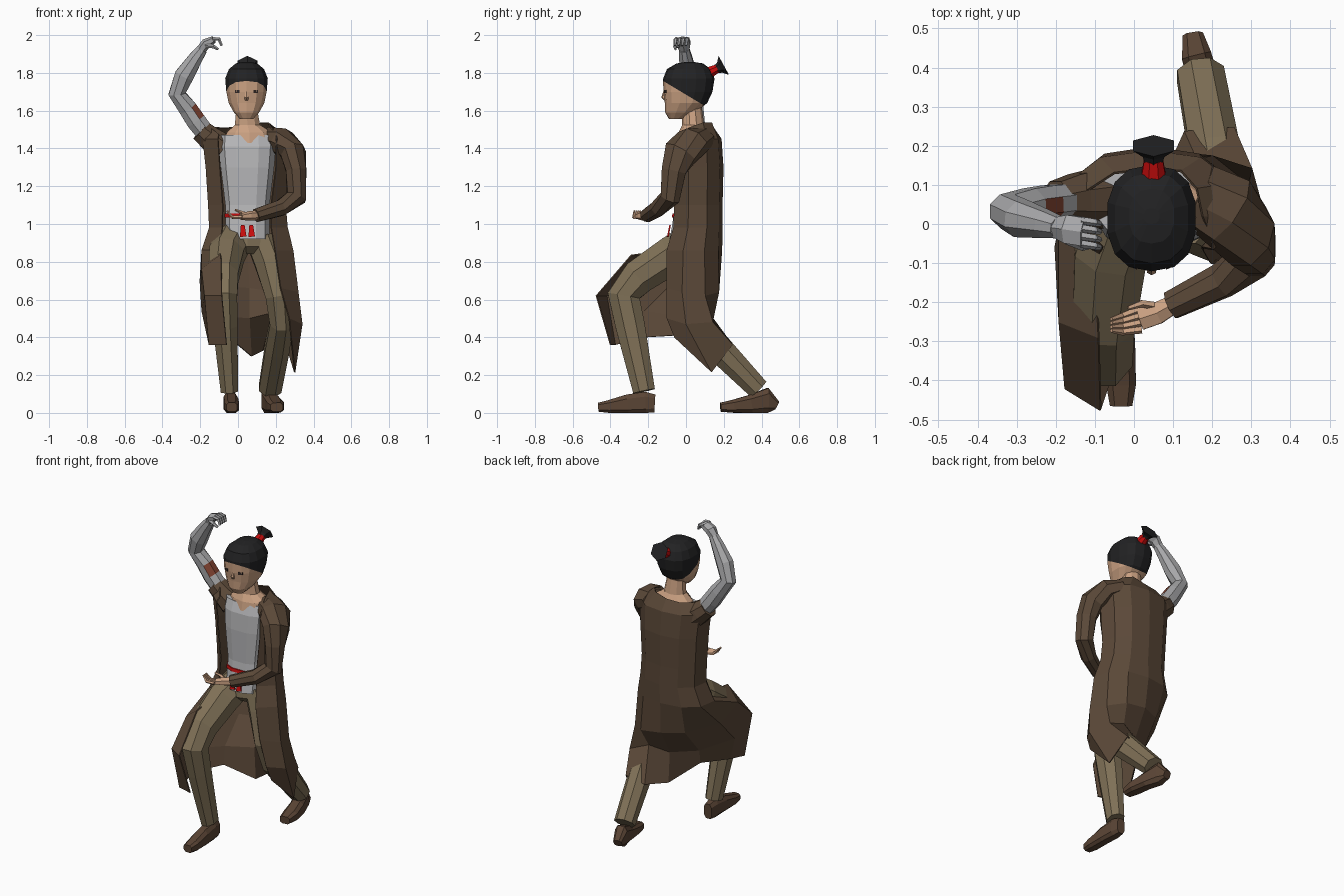
import bpy, bmesh, math
from mathutils import Vector

X, Y, Z = Vector((1, 0, 0)), Vector((0, 1, 0)), Vector((0, 0, 1))


def material(name, r, g, b):
    m = bpy.data.materials.new(name)
    m.diffuse_color = (r, g, b, 1)
    return m


SKIN = material("skin", .60, .36, .225)
HAIR = material("black hair", .016, .016, .017)
COAT = material("brown coat", .105, .066, .040)
TROUSER = material("khaki trousers", .215, .165, .095)
SHOE = material("shoe leather", .105, .060, .036)
SHIRT = material("light grey shirt", .47, .47, .48)
METAL = material("metal grey", .40, .40, .41)
RED = material("red cloth", .60, .004, .004)
RUST = material("rust patch", .22, .055, .03)
EYE = material("dark eye", .03, .02, .018)


def finish(bm, name, *mats):
    bmesh.ops.recalc_face_normals(bm, faces=bm.faces)
    me = bpy.data.meshes.new(name)
    bm.to_mesh(me)
    bm.free()
    ob = bpy.data.objects.new(name, me)
    bpy.context.collection.objects.link(ob)
    for m in mats:
        me.materials.append(m)
    return ob


def loft(rings, n=8, ref=X, e=1.0, level=False):
    """Closed tube through rings (x, y, z, a, b); a runs along ref, b across it."""
    bm = bmesh.new()
    pts = [Vector(r[:3]) for r in rings]
    loops = []
    for i, r in enumerate(rings):
        t = Z if level else (pts[min(i + 1, len(pts) - 1)] - pts[max(i - 1, 0)]).normalized()
        u = (ref - t * ref.dot(t)).normalized()
        w = t.cross(u)
        loop = []
        for k in range(n):
            ang = 2 * math.pi * (k + .5) / n
            c, s = math.cos(ang), math.sin(ang)
            c, s = math.copysign(abs(c) ** e, c), math.copysign(abs(s) ** e, s)
            loop.append(bm.verts.new(pts[i] + u * c * r[3] + w * s * r[4]))
        loops.append(loop)
    for p, q in zip(loops, loops[1:]):
        for k in range(n):
            bm.faces.new((p[k], p[(k + 1) % n], q[(k + 1) % n], q[k]))
    bm.faces.new(loops[0])
    bm.faces.new(loops[-1])
    return bm


def tube(name, mat, rings, **kw):
    return finish(loft(rings, **kw), name, mat)


def plate(name, mat, corners, depth=.008):
    """Thin plate from front corners, extruded backwards."""
    bm = bmesh.new()
    f = bm.faces.new([bm.verts.new(c) for c in corners])
    ext = bmesh.ops.extrude_face_region(bm, geom=[f])
    for v in ext["geom"]:
        if isinstance(v, bmesh.types.BMVert):
            v.co.y += depth
    return finish(bm, name, mat)


# Head: one shell, cut along the sloping hairline
bm = loft([(.045, -.055, 1.555, .035, .035), (.045, -.03, 1.59, .068, .08),
           (.045, 0, 1.64, .096, .112), (.045, .01, 1.70, .109, .13),
           (.045, .015, 1.77, .115, .136), (.045, .015, 1.82, .095, .116),
           (.045, .02, 1.85, .058, .07), (.045, .02, 1.858, .02, .02)],
          n=14, e=.82, level=True)
hair_n = Vector((0, .6, 1)).normalized()
hair_p = Vector((0, -.12, 1.757))
bmesh.ops.bisect_plane(bm, geom=bm.verts[:] + bm.edges[:] + bm.faces[:], plane_co=hair_p, plane_no=hair_n)
for f in bm.faces:
    f.material_index = int((f.calc_center_median() - hair_p).dot(hair_n) > 0)
finish(bm, "head", SKIN, HAIR)
tube("nose", SKIN, [(.045, -.113, 1.705, .006, .006), (.045, -.119, 1.67, .013, .012),
                    (.045, -.11, 1.655, .01, .006)], n=6, level=True)
for side in (-1, 1):
    xi, xo = .045 + side * .037, .045 + side * .062
    plate("eye", EYE, [(xi, -.117, 1.693), (xo, -.106, 1.695),
                       (xo, -.106, 1.708), (xi, -.117, 1.71)])
tube("hair_band", RED, [(.05, .11, 1.795, .036, .036), (.05, .165, 1.823, .026, .024)])
tube("hair_tail", HAIR, [(.05, .15, 1.815, .022, .02), (.05, .178, 1.828, .032, .03),
                         (.05, .2, 1.84, .06, .057)], n=6)

# Neck, torso and sash
tube("neck", SKIN, [(.06, .045, 1.43, .145, .095), (.06, .04, 1.485, .125, .08),
                    (.05, .038, 1.525, .07, .058), (.045, .03, 1.63, .055, .052)], n=10, level=True)
tube("shirt", SHIRT, [(.05, .04, .92, .118, .13), (.05, .045, 1.0, .12, .12),
                      (.05, .05, 1.1, .12, .112), (.05, .06, 1.3, .145, .125),
                      (.05, .06, 1.41, .155, .118), (.05, .055, 1.47, .15, .09)],
     n=12, e=.7, level=True)
tube("sash", RED, [(.05, .046, 1.035, .124, .123), (.05, .047, 1.055, .124, .122)],
     n=12, e=.7, level=True)
for dx in (-.035, .01):
    plate("sash_tail", RED, [(.045 + dx, -.1, .93), (.08 + dx, -.1, .935),
                             (.07 + dx, -.088, .995), (.05 + dx, -.088, .995)])

# Trousers
tube("pelvis", TROUSER, [(.05, .035, .84, .06, .07), (.05, .035, .88, .12, .115),
                         (.05, .04, .98, .115, .11)], n=10, level=True)
tube("front_leg", TROUSER, [(-.02, .04, .92, .1, .1), (-.06, -.07, .84, .1, .108),
                            (-.078, -.25, .72, .086, .1), (-.078, -.33, .62, .08, .093),
                            (-.068, -.295, .46, .07, .084), (-.045, -.222, .115, .05, .063)])
tube("back_leg", TROUSER, [(.125, .04, .92, .09, .1), (.17, .02, .8, .09, .1),
                           (.215, -.01, .62, .075, .09), (.23, .03, .48, .066, .085),
                           (.208, .17, .345, .07, .08), (.17, .382, .127, .065, .062)])


# Shoes: lofted heel to toe, flattened at the sole
def shoe(name, rings):
    bm = loft(rings, n=8, e=.65)
    for v in bm.verts:
        v.co.z = max(v.co.z, 0)
    finish(bm, name, SHOE)


shoe("front_shoe", [(-.04, -.165, .05, .028, .05), (-.04, -.215, .053, .038, .062),
                    (-.035, -.31, .045, .04, .055), (-.033, -.41, .033, .04, .036),
                    (-.033, -.465, .03, .03, .025)])
shoe("back_shoe", [(.15, .48, .04, .028, .025), (.16, .43, .065, .04, .07),
                   (.185, .34, .045, .044, .052), (.2, .25, .035, .047, .036),
                   (.205, .183, .03, .035, .025)])

# Coat: one open sheet, regular rows above and a draped skirt below
upper = [  # z, left, right, front y, back y, left opening, right opening
    (1.45, -.185, .27, -.065, .185, -.105, .2),
    (1.3, -.168, .26, -.065, .195, -.095, .2), (1.1, -.155, .25, -.06, .19, -.08, .175),
    (.98, -.15, .26, -.065, .19, -.082, .175), (.86, -.19, .29, -.1, .188, -.1, .195)]
spread = [(0, .3), (.04, .68), (.22, .93), (.5, 1), (.78, .93), (.96, .68), (1, .3)]
rows = [[(-.1, -.04, 1.475), (-.14, .02, 1.505), (-.12, .085, 1.51), (-.05, .13, 1.51), (.04, .14, 1.515),
         (.12, .135, 1.535), (.16, .09, 1.535), (.175, .02, 1.51), (.2, -.05, 1.465)]]
for z, x0, x1, yf, yb, gl, gr in upper:
    rows.append([(gl, yf, z)] + [(x0 + (x1 - x0) * a, yf + (yb - yf) * b, z) for a, b in spread]
                + [(gr, yf, z)])
rows.append([(-.09, -.29, .835), (-.19, -.25, .76), (-.2, -.06, .7), (-.07, .11, .67), (.06, .17, .66),
             (.2, .172, .64), (.29, .1, .62), (.317, -.02, .64), (.225, -.1, .66)])
rows.append([(-.085, -.475, .62), (-.175, -.42, .62), (-.19, -.22, .54), (-.08, -.02, .51), (.06, .08, .5),
             (.18, .12, .53), (.3, .14, .48), (.338, 0, .47), (.27, -.1, .5)])
rows.append([(-.06, -.4, .36), (-.152, -.375, .36), (-.16, -.22, .4), (-.06, -.06, .41), (.07, .08, .3),
             (.13, .235, .33), (.255, .245, .36), (.3, .135, .215), (.28, -.06, .4)])
bm = bmesh.new()
grid = [[bm.verts.new(p) for p in r] for r in rows]
for p, q in zip(grid, grid[1:]):
    for k in range(len(p) - 1):
        bm.faces.new((p[k], p[k + 1], q[k + 1], q[k]))
coat = finish(bm, "coat", COAT)
mod = coat.modifiers.new("cloth", "SOLIDIFY")
mod.thickness = .007
mod.offset = 0

# Sleeves
tube("long_sleeve", COAT, [(.16, .08, 1.455, .085, .06), (.235, .035, 1.435, .1, .075),
                           (.293, -.03, 1.375, .095, .07), (.308, -.065, 1.28, .07, .058),
                           (.308, -.085, 1.14, .056, .057), (.225, -.145, 1.085, .047, .046),
                           (.095, -.208, 1.045, .038, .038)], ref=Y)
tube("short_sleeve", COAT, [(-.08, .065, 1.40, .085, .085), (-.15, .06, 1.455, .072, .07),
                            (-.198, .055, 1.495, .058, .062)], ref=Y)

# Metal arm with a rust patch on its inner side
bm = loft([(-.14, .06, 1.44, .05, .052), (-.222, .05, 1.545, .052, .056), (-.265, .045, 1.61, .05, .053),
           (-.323, .032, 1.69, .048, .049), (-.285, .012, 1.785, .05, .055),
           (-.223, -.002, 1.88, .037, .04), (-.19, -.01, 1.925, .029, .031)], ref=Y)
bmesh.ops.recalc_face_normals(bm, faces=bm.faces)
for f in bm.faces:
    c = f.calc_center_median()
    f.material_index = int(1.55 < c.z < 1.63 and f.normal.x > .4 and f.normal.y < .1)
finish(bm, "metal_arm", METAL, RUST)

# Hands: palm, four fingers and a thumb
tube("metal_palm", METAL, [(-.2, -.008, 1.915, .027, .027), (-.168, -.013, 1.957, .042, .027),
                           (-.128, -.02, 1.976, .042, .019)], ref=Y, n=6)
tube("metal_thumb", METAL, [(-.17, -.04, 1.945, .013, .013), (-.13, -.058, 1.94, .011, .011),
                            (-.105, -.055, 1.925, .007, .007)], ref=Y, n=5)
tube("palm", SKIN, [(.11, -.2, 1.047, .026, .026), (.06, -.228, 1.043, .032, .025),
                    (.015, -.243, 1.038, .033, .017)], ref=Y, n=6)
tube("thumb", SKIN, [(.06, -.21, 1.045, .012, .012), (.02, -.203, 1.06, .01, .01),
                     (-.015, -.215, 1.075, .006, .006)], ref=Y, n=5)
for i in range(4):
    d = (i - 1.5) * .02
    tube("metal_finger", METAL, [(-.135, -.02 + d, 1.98, .011, .011), (-.1, -.026 + d, 1.978, .01, .01),
                                 (-.087, -.03 + d, 1.945, .007, .007)], ref=Y, n=5)
    tube("finger", SKIN, [(.02, -.243 + d * .9, 1.035, .01, .01), (-.03, -.255 + d * .7, 1.036, .009, .009),
                          (-.058, -.258 + d * .5, 1.07, .005, .005)], ref=Y, n=5)
